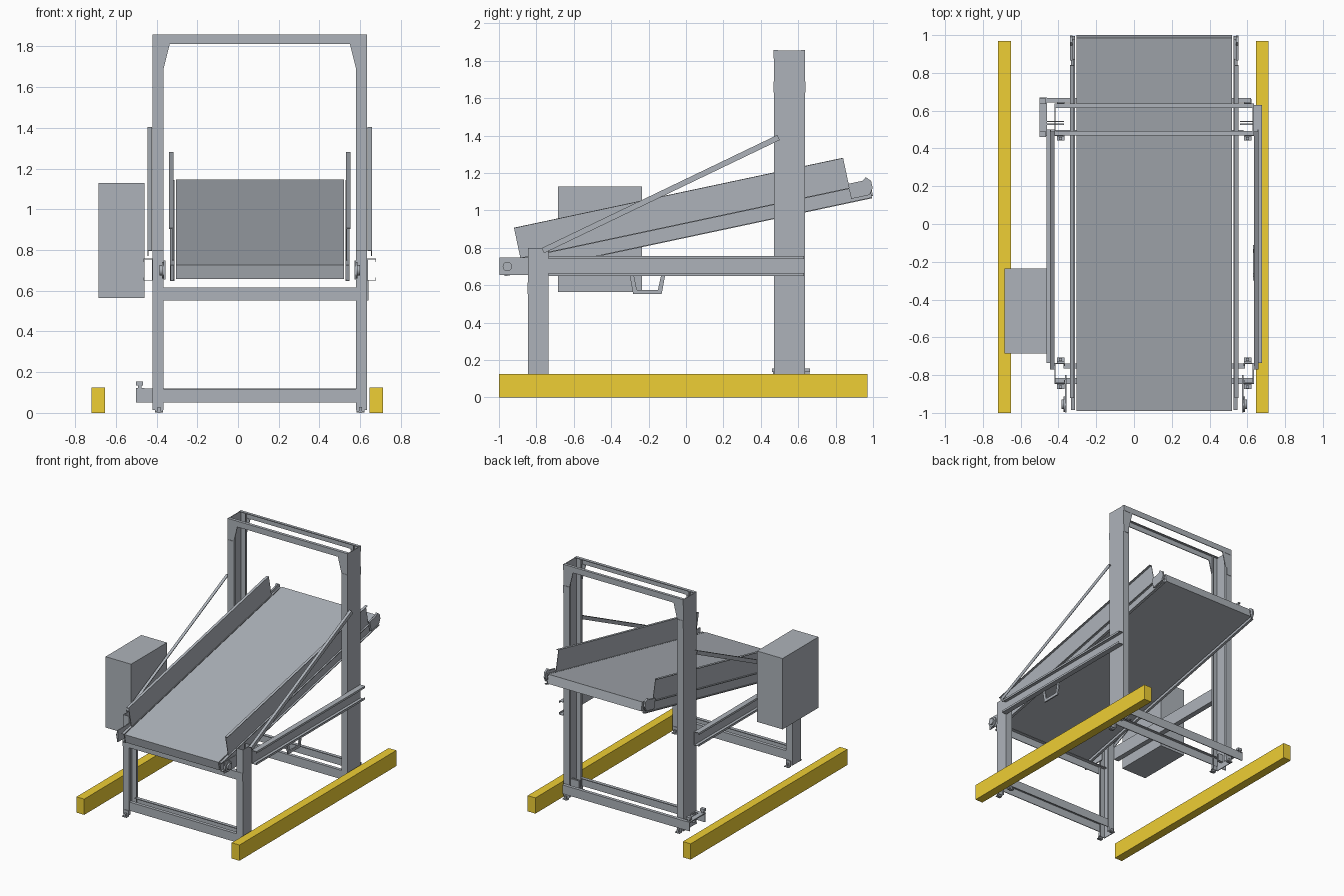
import bpy, bmesh, math
from mathutils import Matrix, Vector

if "Cube" in bpy.data.objects:
    bpy.data.objects.remove(bpy.data.objects["Cube"])

C = 0.107                                   # x of the frame's mirror plane
TILT = Matrix.Translation((0, 0, 0.9375)) @ Matrix.Rotation(math.radians(12), 4, 'X')
SIDES = (('left', -1), ('right', 1))

steel = bpy.data.materials.new('steel_grey')
steel.diffuse_color = (0.42, 0.45, 0.49, 1)
steel.use_nodes = True
steel.node_tree.nodes["Principled BSDF"].inputs["Base Color"].default_value = steel.diffuse_color
yellow = bpy.data.materials.new('yellow')
yellow.diffuse_color = (0.86, 0.62, 0.035, 1)
yellow.use_nodes = True
yellow.node_tree.nodes["Principled BSDF"].inputs["Base Color"].default_value = yellow.diffuse_color


def finish(name, bm, matrix=None, mat=None):
    bmesh.ops.recalc_face_normals(bm, faces=bm.faces)
    me = bpy.data.meshes.new(name)
    bm.to_mesh(me)
    bm.free()
    ob = bpy.data.objects.new(name, me)
    bpy.context.collection.objects.link(ob)
    if matrix:
        ob.matrix_world = matrix
    me.materials.append(mat or steel)
    return ob


def prism(name, pts, axis, a, b, matrix=None, mat=None):
    """Extrude a 2D profile along an axis from a to b."""
    def place(p, q, t):
        return {'x': (t, p, q), 'y': (p, t, q), 'z': (p, q, t)}[axis]
    bm = bmesh.new()
    lo = [bm.verts.new(place(p, q, a)) for p, q in pts]
    hi = [bm.verts.new(place(p, q, b)) for p, q in pts]
    bm.faces.new(lo)
    bm.faces.new(hi)
    n = len(pts)
    for i in range(n):
        j = (i + 1) % n
        bm.faces.new((lo[i], lo[j], hi[j], hi[i]))
    return finish(name, bm, matrix, mat)


def box(name, x, y, z, matrix=None, mat=None):
    pts = [(x[0], y[0]), (x[1], y[0]), (x[1], y[1]), (x[0], y[1])]
    return prism(name, pts, 'z', z[0], z[1], matrix, mat)


def channel(p0, p1, q0, q1, t=0.006, lip=0.018):
    """Lipped C profile: web at p0, open side at p1."""
    d = 1 if p1 > p0 else -1
    i, o = p0 + d * t, p1 - d * t
    return [(p0, q0), (p1, q0), (p1, q0 + lip), (o, q0 + lip), (o, q0 + t), (i, q0 + t),
            (i, q1 - t), (o, q1 - t), (o, q1 - lip), (p1, q1 - lip), (p1, q1), (p0, q1)]


def angle(p0, p1, q0, q1, t=0.006):
    """L profile: upright leg at p0, flat leg at q1."""
    d = 1 if p1 > p0 else -1
    s = 1 if q1 > q0 else -1
    return [(p0, q0), (p0 + d * t, q0), (p0 + d * t, q1 - s * t), (p1, q1 - s * t), (p1, q1), (p0, q1)]


def cyl_x(name, x0, x1, y, z, r, n=20):
    pts = [(y + r * math.cos(2 * math.pi * k / n), z + r * math.sin(2 * math.pi * k / n)) for k in range(n)]
    ob = prism(name, pts, 'x', x0, x1)
    bpy.context.view_layer.objects.active = ob
    ob.select_set(True)
    bpy.ops.object.shade_smooth_by_angle()
    ob.select_set(False)
    return ob


# Yellow floor guards and control cabinet
box('left_floor_guard', (-0.72, -0.652), (-1, 0.97), (0, 0.125), mat=yellow)
box('right_floor_guard', (0.645, 0.713), (-1, 0.97), (0, 0.125), mat=yellow)
box('control_cabinet', (-0.685, -0.46), (-0.685, -0.235), (0.565, 1.128))

# Conveyor belt bed
box('belt', (-0.305, 0.52), (-1.012, 1.007), (-0.07, 0), TILT)

for side, s in SIDES:
    def X(d):
        return C + s * d

    # Rear posts and front legs, channels open inward
    prism(side + '_rear_post', channel(X(0.5275), X(0.4725), 0.47, 0.635), 'z', 0.015, 1.856)
    prism(side + '_front_leg', channel(X(0.5275), X(0.4725), -0.845, -0.735), 'z', 0.015, 0.80)

    # Feet in front of and behind each leg
    for leg, ya, yb in (('front', -0.845, -0.735), ('rear', 0.47, 0.635)):
        for k, (y, d) in enumerate(((ya, -1), (yb, 1))):
            x0, x1 = sorted((X(0.515), X(0.475)))
            prism(f'{side}_{leg}_foot_{k}', angle(y, y + d * 0.028, 0.05, 0.003), 'x', x0, x1)
            cx = (x0 + x1) / 2
            box(f'{side}_{leg}_foot_bolt_{k}', (cx - 0.008, cx + 0.008),
                (y + d * 0.017 - 0.008, y + d * 0.017 + 0.008), (0, 0.03))

    # Horizontal side rail, open outward
    prism(side + '_side_rail', channel(X(0.5275), X(0.570), 0.65, 0.757, 0.003, 0.016), 'y', -0.735,
          0.63 if s > 0 else 0.5)

    # Diagonal brace
    a, b = Vector((-0.765, 0.785)), Vector((0.495, 1.39))
    L, ang = (b - a).length, math.atan2(b.y - a.y, b.x - a.x)
    M = Matrix.Translation((0, a.x, a.y)) @ Matrix.Rotation(ang, 4, 'X')
    prism(side + '_diagonal_brace', angle(X(0.551), X(0.529), -0.015, 0.015, 0.004), 'y', 0, L, M)

    # Gussets at the top corners
    for k, y in enumerate((0.47, 0.628)):
        prism(f'{side}_top_gusset_{k}', [(X(0.4725), 1.69), (X(0.442), 1.812), (X(0.4725), 1.812)],
              'y', y, y + 0.007)
        y2 = 0.467 if k == 0 else 0.632
        box(f'{side}_gusset_tab_{k}', sorted((X(0.5275), X(0.48))), (y2, y2 + 0.006), (1.63, 1.69))

    # Conveyor side frame, guide wall with folded top lip, tail bearing plates
    prism(side + '_belt_side_frame', channel(X(0.420), X(0.440), -0.082, -0.002, 0.003, 0.006), 'y',
          -1.008, 1.0, TILT)
    prism(side + '_guide_wall', angle(X(0.424), X(0.445), -0.01, 0.162, 0.004), 'y', -0.906, 0.893, TILT)
    x0, x1 = sorted((X(0.432), X(0.446)))
    prism(side + '_tail_plate', [(0.89, -0.062), (0.99, -0.062), (1.014, -0.03), (1.014, 0.01), (0.99, 0.035),
                                 (0.97, 0.02), (0.89, 0.02)], 'x', x0, x1, TILT)

    # Front drive bearing with bracket
    x0, x1 = sorted((X(0.464), X(0.472)))
    box(side + '_bearing_bracket', (x0, x1), (-0.998, -0.80), (0.655, 0.748))
    cyl_x(side + '_bearing_hub', *sorted((X(0.472), X(0.492))), -0.955, 0.70, 0.025)
    cyl_x(side + '_bearing_flange', *sorted((X(0.472), X(0.480))), -0.955, 0.70, 0.041)

# Double top beam across the posts
prism('top_beam_front', angle(0.468, 0.492, 1.812, 1.858), 'x', X(-0.5275), X(0.5275))
prism('top_beam_back', angle(0.637, 0.615, 1.812, 1.858), 'x', X(-0.5275), X(0.5275))

# Front cross members
prism('front_upper_crossbar', angle(-0.848, -0.815, 0.552, 0.615), 'x', X(-0.5275), X(0.5275))
prism('front_lower_crossbar', angle(-0.842, -0.815, 0.05, 0.118), 'x', X(-0.48), X(0.48))
prism('front_lower_crossbar_inner', angle(-0.738, -0.765, 0.05, 0.118), 'x', X(-0.48), X(0.48))

# Rear cross members, running out past the left post
prism('rear_lower_crossbar_back', angle(0.668, 0.642, 0.05, 0.12), 'x', -0.50, 0.62)
prism('rear_lower_crossbar_front', angle(0.472, 0.498, 0.05, 0.12), 'x', -0.50, 0.58)
box('crossbar_end_plate', (-0.50, -0.46), (0.465, 0.67), (0.114, 0.122))
for k, y in enumerate((0.465, 0.64)):
    box(f'end_plate_stop_{k}', (-0.49, -0.475), (y, y + 0.02), (0.122, 0.135))
    box(f'end_plate_stop_cap_{k}', (-0.50, -0.466), (y - 0.004, y + 0.024), (0.135, 0.155))
for k, y in enumerate((0.525, 0.54)):
    box(f'crossbar_link_{k}', (0.56, 0.63), (y, y + 0.006), (0.06, 0.12))
    box(f'crossbar_link_left_{k}', (-0.46, -0.37), (y, y + 0.006), (0.06, 0.12))

# Hanger bracket under the right rail
prism('hanger_bracket', [(-0.30, 0.65), (-0.283, 0.553), (-0.13, 0.553), (-0.112, 0.65),
                         (-0.134, 0.65), (-0.15, 0.575), (-0.263, 0.575), (-0.278, 0.65)],
      'x', 0.630, 0.641)
